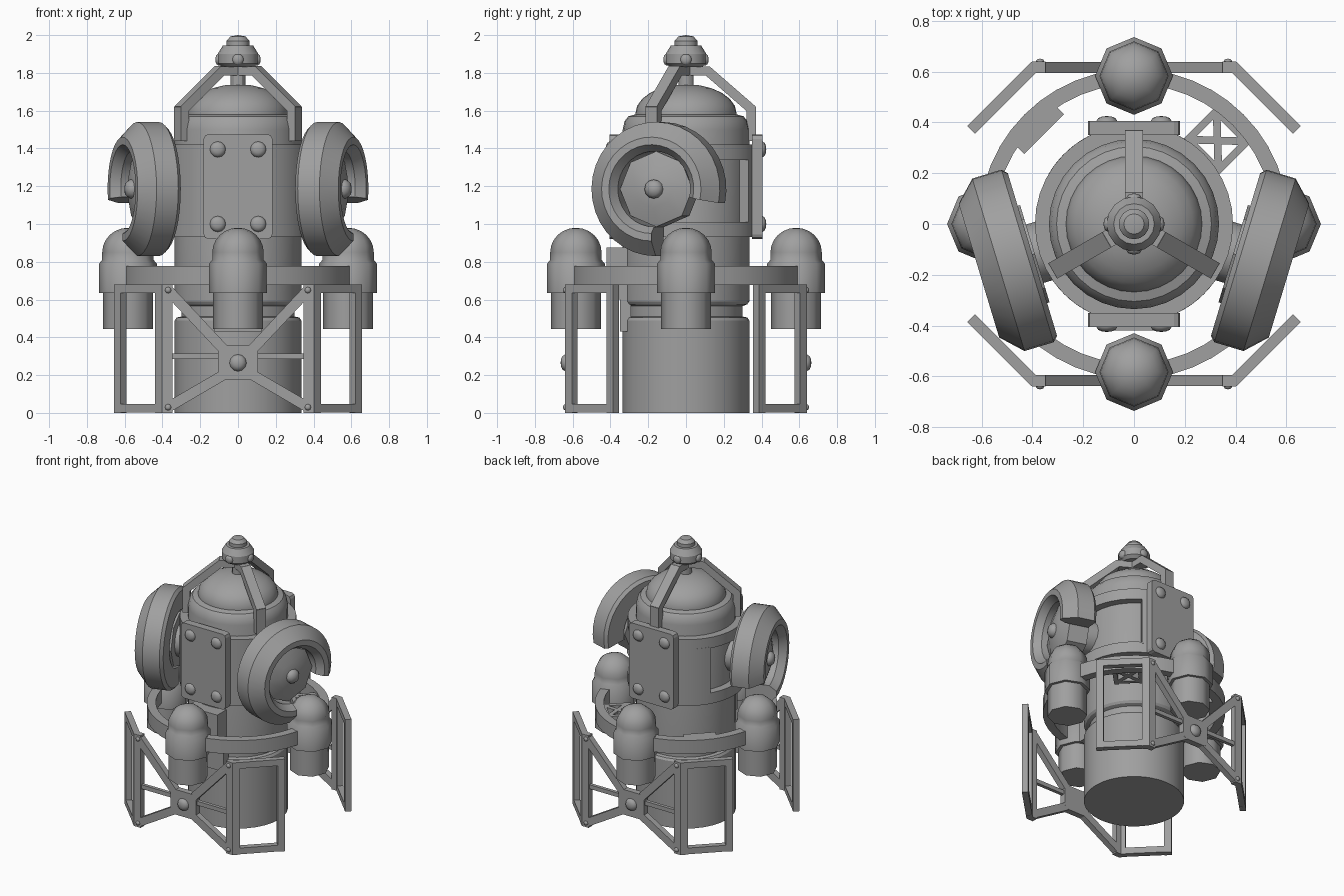
import bpy, bmesh
from math import sin, cos, radians
from mathutils import Matrix, Vector

if "Cube" in bpy.data.objects:
    bpy.data.objects.remove(bpy.data.objects["Cube"])

grey = bpy.data.materials.new("plain_grey")
grey.use_nodes = True
COLOUR = (0.35, 0.35, 0.35, 1)
grey.diffuse_color = COLOUR
grey.node_tree.nodes["Principled BSDF"].inputs["Base Color"].default_value = COLOUR


def finish(name, bm, matrix=Matrix(), smooth=False):
    bmesh.ops.transform(bm, matrix=matrix, verts=bm.verts)
    bmesh.ops.remove_doubles(bm, verts=bm.verts, dist=0.0001)
    bmesh.ops.recalc_face_normals(bm, faces=bm.faces)
    mesh = bpy.data.meshes.new(name)
    bm.to_mesh(mesh)
    bm.free()
    mesh.materials.append(grey)
    obj = bpy.data.objects.new(name, mesh)
    bpy.context.collection.objects.link(obj)
    if smooth:
        bpy.ops.object.select_all(action="DESELECT")
        obj.select_set(True)
        bpy.context.view_layer.objects.active = obj
        bpy.ops.object.shade_smooth_by_angle(angle=radians(smooth))
    return obj


def lathe(name, profile, segs=32, matrix=Matrix(), arc=(0, 360), closed=False, smooth=30):
    """Turn an (r, z) profile about z; a closed profile on a partial arc gets end caps."""
    bm = bmesh.new()
    full = arc[1] - arc[0] >= 360
    rows = []
    for i in range(segs if full else segs + 1):
        a = radians(arc[0] + (arc[1] - arc[0]) * i / segs)
        rows.append([bm.verts.new((r * cos(a), r * sin(a), z)) for r, z in profile])
    n = len(profile)
    for i in range(segs):
        p, q = rows[i], rows[(i + 1) % len(rows)]
        for j in range(n if closed else n - 1):
            k = (j + 1) % n
            bm.faces.new((p[j], q[j], q[k], p[k]))
    if closed and not full:
        bm.faces.new(rows[0])
        bm.faces.new(rows[-1])
    return finish(name, bm, matrix, smooth)


def band(name, r0, r1, z0, z1, segs=40, arc=(0, 360)):
    return lathe(name, [(r0, z0), (r1, z0), (r1, z1), (r0, z1)], segs, arc=arc, closed=True)


def box(name, lo, hi, bevel=0, matrix=Matrix()):
    lo, hi = Vector(lo), Vector(hi)
    bm = bmesh.new()
    bmesh.ops.create_cube(bm, size=1, matrix=Matrix.Translation((lo + hi) / 2)
                          @ Matrix.Diagonal((*(hi - lo), 1)))
    if bevel:  # round the corners seen from the front
        edges = [e for e in bm.edges if abs((e.verts[0].co - e.verts[1].co).normalized().y) > 0.9]
        bmesh.ops.bevel(bm, geom=edges, offset=bevel, segments=2, affect="EDGES", profile=0.5)
    return finish(name, bm, matrix)


def frame(origin, z_axis, hint):
    z = Vector(z_axis).normalized()
    x = Vector(hint).cross(z).normalized()
    m = Matrix((x, z.cross(x), z)).transposed().to_4x4()
    m.translation = origin
    return m


def bar(name, p, q, width, depth, normal):
    """Flat bar from p to q, its depth along normal."""
    length = (Vector(q) - Vector(p)).length
    return box(name, (-width / 2, -depth / 2, 0), (width / 2, depth / 2, length),
               matrix=frame(p, Vector(q) - Vector(p), normal))


def rivet(name, where, direction, r, height, segs=12):
    hint = (0, 0, 1) if abs(direction[2]) < 0.9 else (0, 1, 0)
    prof = [(r, -0.02), (r, 0), (r * 0.8, height * 0.6), (r * 0.45, height * 0.9), (0, height)]
    return lathe(name, prof, segs, frame(where, direction, hint), smooth=60)


def dome(r, z, height, steps=6):
    return [(r * cos(radians(90 * i / steps)), z + height * sin(radians(90 * i / steps)))
            for i in range(steps + 1)]


# Central body with its groove, shoulder and domed top
lathe("body", [(0, 0), (0.335, 0), (0.335, 0.49), (0.325, 0.505), (0.3, 0.51), (0.3, 0.565),
               (0.325, 0.575), (0.335, 0.59), (0.335, 1.5), (0.325, 1.545), (0.305, 1.57),
               (0.268, 1.58)] + dome(0.268, 1.585, 0.155), 32)

# Casing around the body, open at both sides
band("casing_top_strap", 0.33, 0.39, 1.34, 1.42)
band("casing_bottom_strap", 0.33, 0.39, 0.93, 1.01)
band("casing_left_panel", 0.33, 0.39, 1, 1.35, 24, (210, 330))
band("casing_back_panel", 0.33, 0.39, 1, 1.35, 20, (58, 150))

# Bolted plates on the front and back
for side, s in (("front", -1), ("back", 1)):
    ys = sorted((s * 0.2, s * 0.355))
    box(side + "_plate_base", (-0.17, ys[0], 0.97), (0.17, ys[1], 1.41))
    ys = sorted((s * 0.35, s * 0.405))
    box(side + "_plate", (-0.182, ys[0], 0.92), (0.182, ys[1], 1.475), 0.025)
    for x in (-0.107, 0.107):
        for z in (1.0, 1.395):
            rivet(side + "_plate_bolt", (x, s * 0.405, z), (0, s, 0), 0.042, 0.02)

# Bracket behind the front pod
box("front_bracket_block", (-0.125, -0.42, 0.6), (0.125, -0.3, 0.875))
box("front_bracket_plate", (-0.125, -0.35, 0.43), (0.125, -0.29, 0.61))

# Hoop carrying the four pods
band("hoop", 0.55, 0.61, 0.677, 0.778, 48)
for i, side in enumerate(("left", "back", "right", "front")):
    a = radians(90 * i)
    lathe(side + "_pod", [(0, 0.443), (0.132, 0.443), (0.132, 0.635), (0.153, 0.635),
                          (0.153, 0.79), (0.136, 0.81)] + dome(0.136, 0.85, 0.13), 8,
          Matrix.Translation((0.583 * cos(a), 0.583 * sin(a), 0)), smooth=50)

# Crossed brace and gusset joining the hoop
turn = Matrix.Rotation(radians(45), 4, "Z")
for name, p, q in (("side", (0.36, -0.085), (0.56, -0.085)), ("side", (0.36, 0.085), (0.56, 0.085)),
                   ("end", (0.385, -0.085), (0.385, 0.085)), ("end", (0.545, -0.085), (0.545, 0.085)),
                   ("cross", (0.385, -0.085), (0.545, 0.085)), ("cross", (0.385, 0.085), (0.545, -0.085))):
    bar("brace_" + name, turn @ Vector((*p, 0.73)), turn @ Vector((*q, 0.73)), 0.03, 0.06, (0, 0, 1))
box("hoop_gusset", (0.5, -0.11, 0.677), (0.57, 0.11, 0.778),
    matrix=Matrix.Rotation(radians(135), 4, "Z"))

# Folded leg frames: crossed centre panel with a window panel at each end
for side, s in (("front", -1), ("back", 1)):
    y = s * 0.617
    out = (0, s, 0)
    box(side + "_leg_hub", (-0.105, y - 0.022, 0.175), (0.105, y + 0.022, 0.36), 0.03)
    rivet(side + "_leg_hub_bolt", (0, y + s * 0.022, 0.265), out, 0.045, 0.025)
    bar(side + "_leg_rod", (-0.37, y, 0.3), (0.37, y, 0.3), 0.03, 0.025, out)
    for m in (-1, 1):
        for z, hub_z in ((0.65, 0.33), (0.03, 0.205)):
            bar(side + "_leg_cross", (m * 0.37, y, z), (m * 0.07, y, hub_z), 0.055, 0.043, out)
            rivet(side + "_leg_rivet", (m * 0.37, y + s * 0.022, z), out, 0.017, 0.012, 8)
        box(side + "_leg_post", (m * 0.375 - 0.027, y - 0.022, 0), (m * 0.375 + 0.027, y + 0.022, 0.68))
        near, far = Vector((m * 0.395, y, 0)), Vector((m * 0.641, s * 0.371, 0))
        along = (far - near).normalized()
        normal = (m, s, 0)
        for z in (0.025, 0.657):
            up = Vector((0, 0, z))
            bar(side + "_leg_rail", near + up, far + up, 0.046, 0.043, normal)
        for p in (near + along * 0.015, far - along * 0.025):
            bar(side + "_leg_upright", p, p + Vector((0, 0, 0.68)), 0.05, 0.043, normal)

# Side drums: hooded three-quarter ring around a bolted eight-sided lens
for side, m in (("left", 1), ("right", -1)):
    aim = Matrix(((0.29, 0, 0.957, 0.40), (0.957, 0, -0.29, -0.12), (0, 1, 0, 1.185), (0, 0, 0, 1)))
    aim = Matrix.Diagonal((m, 1, 1, 1)) @ aim
    lathe(side + "_drum_hood", [(0.2, 0), (0.335, 0), (0.355, 0.02), (0.355, 0.14),
                                (0.275, 0.22), (0.235, 0.22), (0.2, 0.17)],
          28, aim, (-12, 270), True)
    lathe(side + "_drum_lens", [(0, -0.01), (0.2, -0.01), (0.2, 0.13), (0.1, 0.165), (0, 0.175)],
          8, aim)
    lathe(side + "_drum_bolt", [(0.05, 0.15), (0.05, 0.18), (0.035, 0.2), (0, 0.21)], 12, aim, smooth=60)
    lathe(side + "_drum_axle", [(0.12, -0.2), (0.12, 0.01)], 16, aim)

# Three-legged cage over the dome
for i in range(3):
    a = radians(90 + 120 * i)
    out, tangent = Vector((cos(a), sin(a), 0)), (-sin(a), cos(a), 0)
    path = [out * r + Vector((0, 0, z)) for r, z in
            ((0.0, 1.81), (0.115, 1.81), (0.345, 1.61), (0.345, 1.45))]
    for p, q in zip(path, path[1:]):
        ext = (q - p).normalized() * 0.01
        bar("cage_strut", p - ext, q + ext, 0.05, 0.07, tangent)

# Lamp on the very top
lathe("lamp_stem", [(0.04, 1.71), (0.04, 1.84)], 12)
lathe("lamp", [(0, 1.83), (0.085, 1.83), (0.108, 1.85), (0.108, 1.9), (0.08, 1.945), (0.06, 1.945),
               (0.06, 1.97), (0.04, 1.993), (0, 2.0)], 16)
for d in ((1, 0, 0), (0, 1, 0), (-1, 0, 0), (0, -1, 0)):
    rivet("lamp_stud", Vector(d) * 0.105 + Vector((0, 0, 1.87)), d, 0.03, 0.015)
